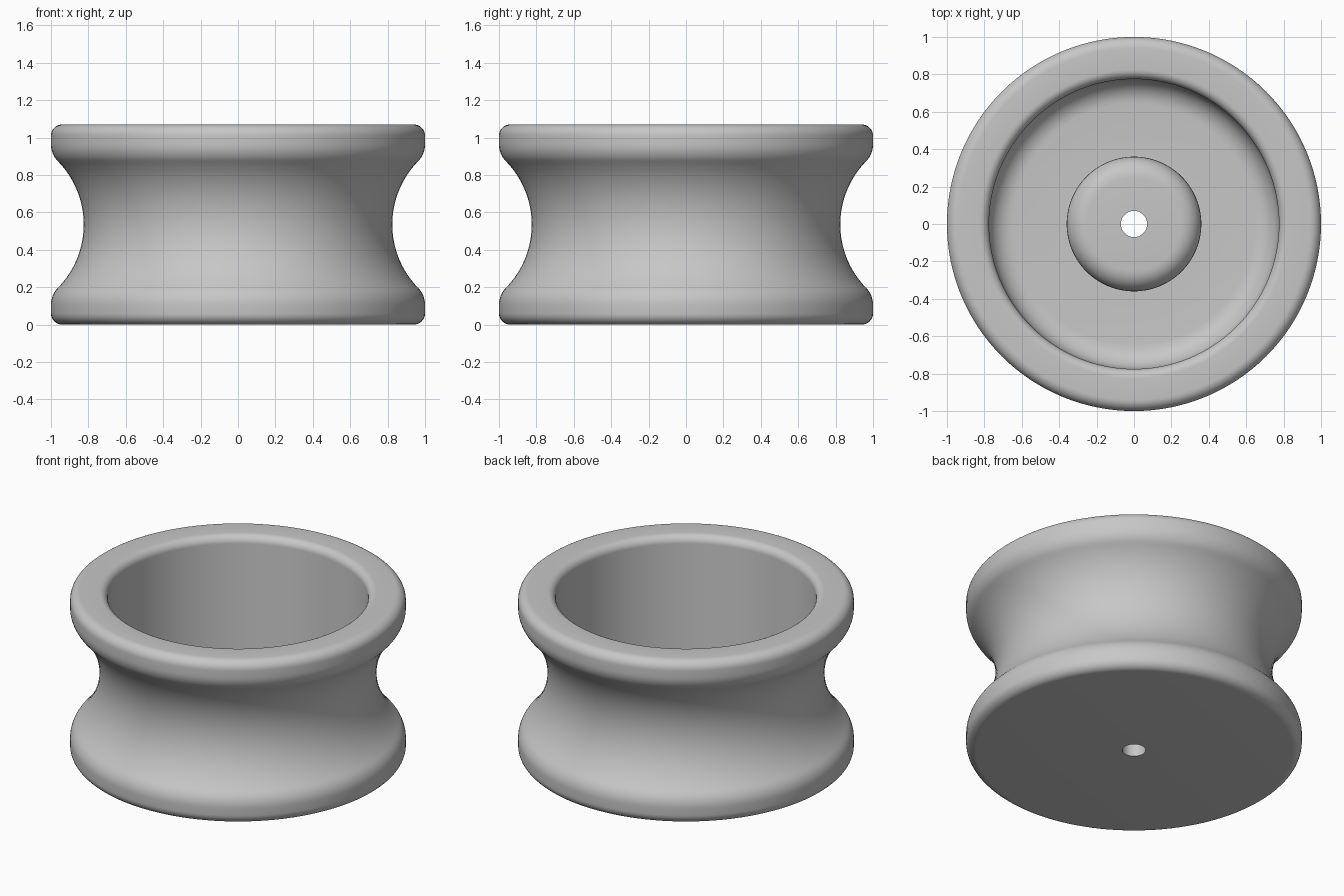
import bpy
import bmesh
from math import sin, cos, pi, radians, atan2, sqrt

cube = bpy.data.objects.get("Cube")
if cube:
    bpy.data.objects.remove(cube, do_unlink=True)

HEIGHT = 1.07
MID = HEIGHT / 2
SEGMENTS = 128


def arc(r, z, radius, start, end, steps=8):
    """Points (radius, height) along an arc, angles in radians."""
    angles = [start + (end - start) * i / steps for i in range(steps + 1)]
    return [(r + radius * cos(a), z + radius * sin(a)) for a in angles]


# Upper half of the outer side: groove, rolled lip, rounded top corner
groove, lip, corner = 0.484, 0.13, 0.06
groove_r = 0.825 + groove
lip_r = 1 - lip
rise = sqrt((groove + lip) ** 2 - (groove_r - lip_r) ** 2)
tilt = atan2(rise, groove_r - lip_r)
upper = arc(groove_r, MID, groove, pi, pi - tilt, 16)
upper += arc(lip_r, MID + rise, lip, -tilt, 0)[1:]
upper += arc(1 - corner, HEIGHT - corner, corner, 0, pi / 2)
lower = [(r, HEIGHT - z) for r, z in reversed(upper[1:])]

# Inner side: rim, wall, floor, hub, axle hole
bore, wall, hub = 0.07, 0.775, 0.36
floor_z, hub_z = 0.14, 0.42
rim, cove, dome = 0.05, 0.13, 0.11
profile = [(bore, 0)] + lower + upper
profile += arc(wall + rim, HEIGHT - rim, rim, pi / 2, pi)
profile += arc(wall - cove, floor_z + cove, cove, 0, -pi / 2)
profile += [(hub, floor_z)]
profile += arc(hub - dome, hub_z - dome, dome, 0, pi / 2)
profile += [(bore, hub_z)]

# Revolve the closed profile around the axle
bm = bmesh.new()
verts = [bm.verts.new((r, 0, z)) for r, z in profile]
edges = [bm.edges.new((a, b)) for a, b in zip(verts, verts[1:] + verts[:1])]
bmesh.ops.spin(bm, geom=verts + edges, cent=(0, 0, 0), axis=(0, 0, 1),
               angle=2 * pi, steps=SEGMENTS, use_merge=False)
bmesh.ops.remove_doubles(bm, verts=bm.verts, dist=0.0001)
bmesh.ops.recalc_face_normals(bm, faces=bm.faces)
mesh = bpy.data.meshes.new("grooved_wheel")
bm.to_mesh(mesh)
bm.free()

wheel = bpy.data.objects.new("grooved_wheel", mesh)
bpy.context.collection.objects.link(wheel)

# Plain grey material
grey = bpy.data.materials.new("light_grey")
grey.use_nodes = True
colour = (0.57, 0.57, 0.57, 1)
grey.diffuse_color = colour
grey.node_tree.nodes["Principled BSDF"].inputs["Base Color"].default_value = colour
mesh.materials.append(grey)

# Smooth shading with crisp hub and hole edges
bpy.ops.object.select_all(action="DESELECT")
wheel.select_set(True)
bpy.context.view_layer.objects.active = wheel
bpy.ops.object.shade_smooth_by_angle(angle=radians(35))
